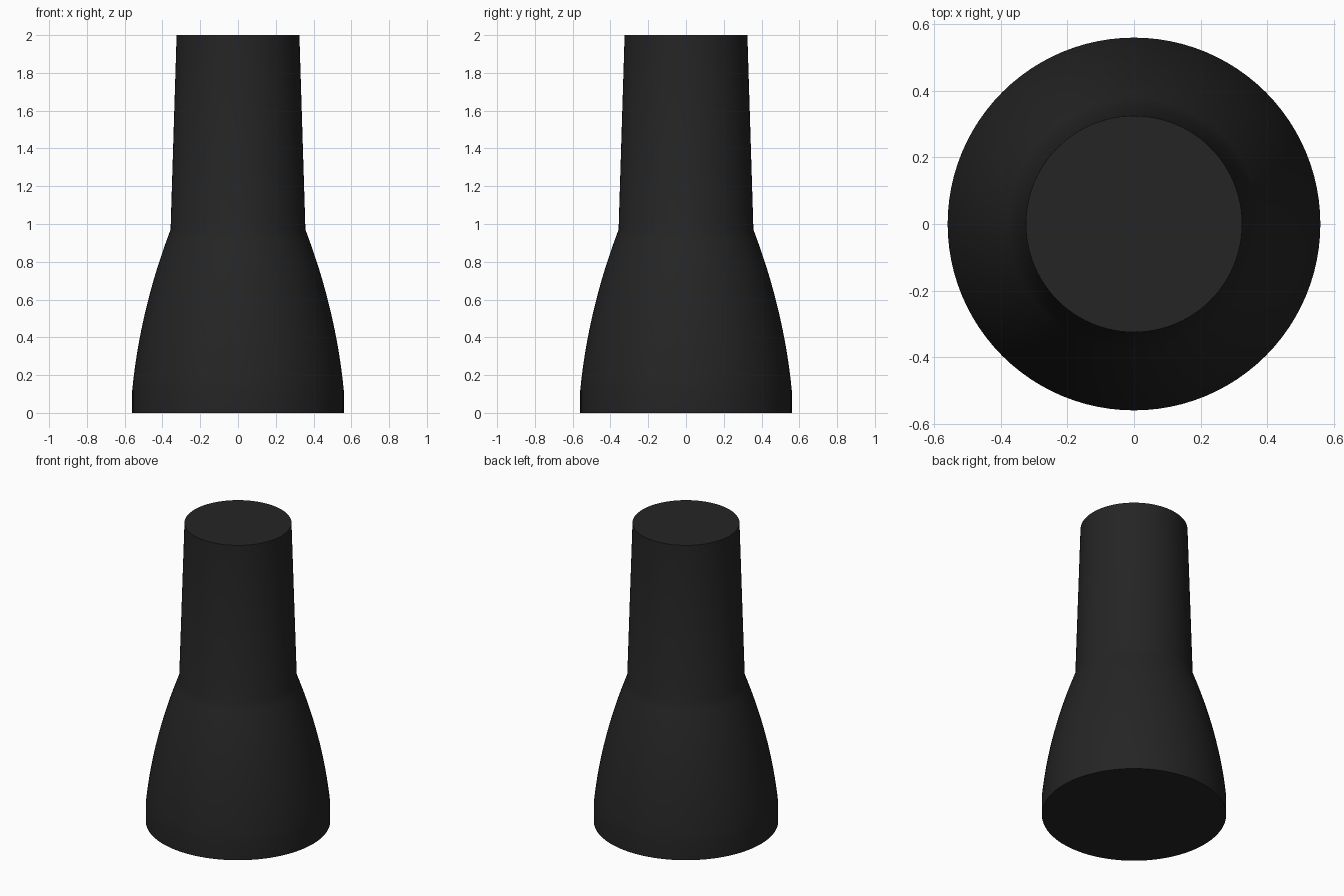
import bpy
import bmesh
import math

SEGMENTS = 96
CURVE_STEPS = 16

cube = bpy.data.objects.get("Cube")
if cube:
    bpy.data.objects.remove(cube, do_unlink=True)

# Single dark colour
black = bpy.data.materials.new("matte_black")
black.use_nodes = True
colour = (0.018, 0.018, 0.018, 1)
black.diffuse_color = colour
black.node_tree.nodes["Principled BSDF"].inputs["Base Color"].default_value = colour

# Profile: straight foot, bulging flare, then a slightly tapered neck
profile = [(0.56, 0)]
for i in range(CURVE_STEPS + 1):
    t = i / CURVE_STEPS
    profile.append((0.56 - 0.083 * t - 0.12 * t * t, 0.12 + 0.85 * t))
profile.append((0.325, 2))

# Revolve the profile, then close both ends
bm = bmesh.new()
rings = []
for radius, z in profile:
    angles = [math.tau * i / SEGMENTS for i in range(SEGMENTS)]
    rings.append([bm.verts.new((radius * math.cos(a), radius * math.sin(a), z))
                  for a in angles])
for low, high in zip(rings, rings[1:]):
    for i in range(SEGMENTS):
        j = (i + 1) % SEGMENTS
        bm.faces.new((low[i], low[j], high[j], high[i]))
bm.faces.new(rings[0][::-1])
bm.faces.new(rings[-1])

mesh = bpy.data.meshes.new("flared_body")
bm.to_mesh(mesh)
bm.free()
mesh.materials.append(black)
body = bpy.data.objects.new("flared_body", mesh)
bpy.context.collection.objects.link(body)

# Smooth sides with crisp rims
bpy.ops.object.select_all(action='DESELECT')
body.select_set(True)
bpy.context.view_layer.objects.active = body
bpy.ops.object.shade_smooth_by_angle(angle=math.radians(30))
